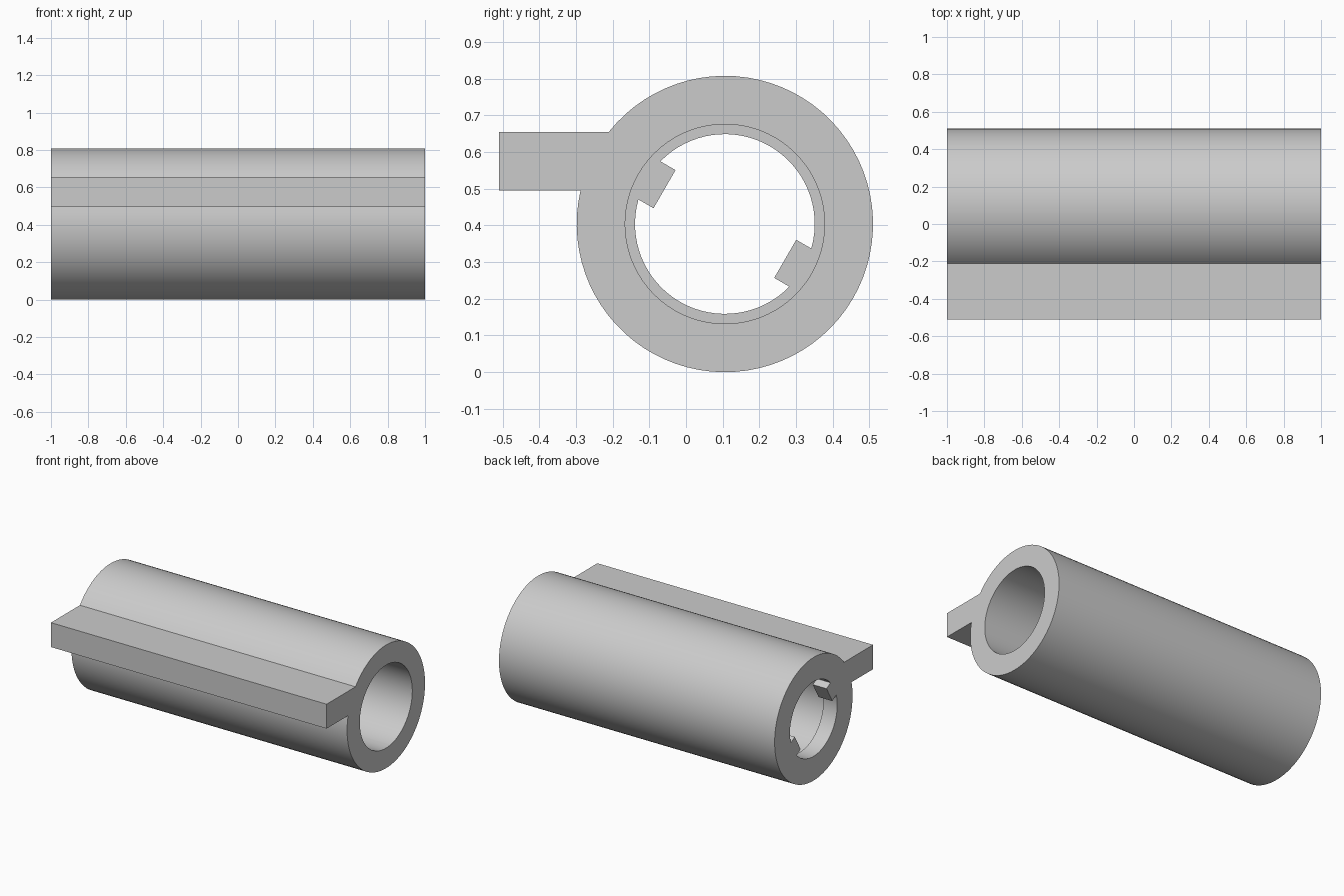
import bpy
import bmesh
from math import asin, cos, sin, pi, radians

if "Cube" in bpy.data.objects:
    bpy.data.objects.remove(bpy.data.objects["Cube"])

CENTRE_Y, CENTRE_Z = 0.106, 0.404
OUTER_R, BORE_R, LIP_R = 0.404, 0.272, 0.245
FLANGE_FRONT, FLANGE_LOW, FLANGE_HIGH = -0.51, 0.495, 0.655
TAB_R, TAB_HALF = 0.19, 0.06
LIP_X = -0.9

grey = bpy.data.materials.new("plain_grey")
grey.use_nodes = True
colour = (0.6, 0.6, 0.6, 1)
grey.diffuse_color = colour
grey.node_tree.nodes["Principled BSDF"].inputs["Base Color"].default_value = colour


def arc(radius, start, end, steps):
    """Points (y, z) on a circle about the tube axis."""
    angles = [start + (end - start) * i / steps for i in range(steps + 1)]
    return [(CENTRE_Y + radius * cos(a), CENTRE_Z + radius * sin(a)) for a in angles]


def prism(name, profile, x0, x1):
    """Extrude a closed (y, z) profile along x."""
    bm = bmesh.new()
    face = bm.faces.new([bm.verts.new((x0, y, z)) for y, z in profile])
    extruded = bmesh.ops.extrude_face_region(bm, geom=[face])["geom"]
    moved = [v for v in extruded if isinstance(v, bmesh.types.BMVert)]
    bmesh.ops.translate(bm, verts=moved, vec=(x1 - x0, 0, 0))
    bmesh.ops.recalc_face_normals(bm, faces=bm.faces)
    mesh = bpy.data.meshes.new(name)
    bm.to_mesh(mesh)
    bm.free()
    mesh.materials.append(grey)
    obj = bpy.data.objects.new(name, mesh)
    bpy.context.collection.objects.link(obj)
    return obj


# Tube with its side flange, as one outline
top = pi - asin((FLANGE_HIGH - CENTRE_Z) / OUTER_R)
under = -pi - asin((FLANGE_LOW - CENTRE_Z) / OUTER_R)
outline = arc(OUTER_R, top, under, 72)
outline += [(FLANGE_FRONT, FLANGE_LOW), (FLANGE_FRONT, FLANGE_HIGH)]
body = prism("flanged_tube", outline, -1, 1)

# Wide bore, stopping at the end lip
bore = prism("bore_cutter", arc(BORE_R, 0, 2 * pi, 72)[:-1], LIP_X, 1.1)

# Narrow lip opening with two opposite tabs left standing
half = asin(TAB_HALF / LIP_R)
keyed = []
for axis in (radians(-30), radians(150)):
    for side in (-1, 1):
        keyed.append((CENTRE_Y + TAB_R * cos(axis) - side * TAB_HALF * sin(axis),
                      CENTRE_Z + TAB_R * sin(axis) + side * TAB_HALF * cos(axis)))
    keyed += arc(LIP_R, axis + half, axis + pi - half, 32)
lip = prism("lip_cutter", keyed, -1.1, LIP_X + 0.1)

# Cut both openings
bpy.context.view_layer.objects.active = body
for cutter in (bore, lip):
    cut = body.modifiers.new(cutter.name, "BOOLEAN")
    cut.operation = "DIFFERENCE"
    cut.solver = "EXACT"
    cut.object = cutter
    bpy.ops.object.modifier_apply(modifier=cut.name)
    bpy.data.objects.remove(cutter)

bpy.ops.object.select_all(action="DESELECT")
body.select_set(True)
bpy.ops.object.shade_smooth_by_angle(angle=radians(30))
